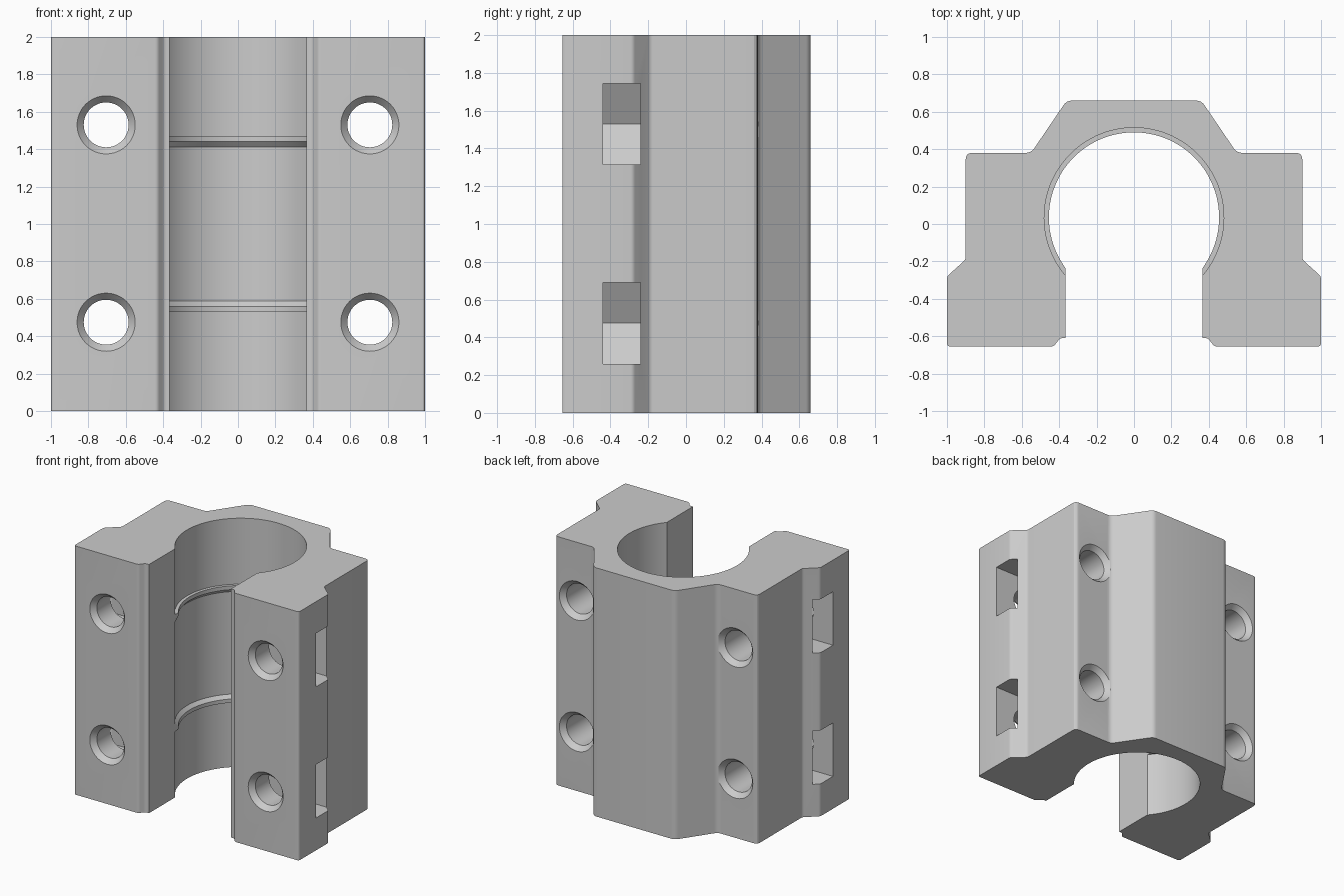
import bpy, bmesh
from math import cos, sin, pi, acos, radians
from mathutils import Vector, Matrix

if "Cube" in bpy.data.objects:
    bpy.data.objects.remove(bpy.data.objects["Cube"])

# One plain grey plastic
grey = bpy.data.materials.new("grey_plastic")
grey.use_nodes = True
colour = (0.6, 0.6, 0.6, 1)
grey.diffuse_color = colour
grey.node_tree.nodes["Principled BSDF"].inputs["Base Color"].default_value = colour

BORE, LIP, GAP, BORE_Y = 0.48, 0.455, 0.365, 0.035
HOLE_X, HOLE_Z = 0.705, (0.475, 1.53)
FRONT, SHOULDER, BACK = -0.655, 0.38, 0.66


def make_object(name, bm):
    bmesh.ops.recalc_face_normals(bm, faces=bm.faces)
    mesh = bpy.data.meshes.new(name)
    bm.to_mesh(mesh)
    bm.free()
    mesh.materials.append(grey)
    obj = bpy.data.objects.new(name, mesh)
    bpy.context.collection.objects.link(obj)
    return obj


def loft(name, rings, closed=False):
    """Skin equal-length closed rings; cap the ends unless the loft is closed."""
    bm = bmesh.new()
    rows = [[bm.verts.new(p) for p in ring] for ring in rings]
    pairs = list(zip(rows, rows[1:])) + ([(rows[-1], rows[0])] if closed else [])
    for a, b in pairs:
        for i in range(len(a)):
            j = (i + 1) % len(a)
            bm.faces.new((a[i], a[j], b[j], b[i]))
    if not closed:
        bm.faces.new(rows[0])
        bm.faces.new(rows[-1])
    return make_object(name, bm)


def rounded(points, steps=4):
    """Round each interior corner (x, y, radius) of an open path."""
    out = []
    for i, (x, y, r) in enumerate(points):
        p = Vector((x, y))
        if r == 0:
            out.append(p)
            continue
        a = p + (Vector(points[i - 1][:2]) - p).normalized() * r
        b = p + (Vector(points[i + 1][:2]) - p).normalized() * r
        for k in range(steps + 1):
            t = k / steps
            out.append(a * (1 - t) ** 2 + p * 2 * t * (1 - t) + b * t * t)
    return out


def smooth(obj):
    bpy.ops.object.select_all(action='DESELECT')
    obj.select_set(True)
    bpy.context.view_layer.objects.active = obj
    bpy.ops.object.shade_smooth_by_angle(angle=radians(20))


# Outline of the +x half, from back centre round to the mouth of the bore
half = rounded([
    (0, BACK, 0), (0.36, BACK, 0.03), (0.55, SHOULDER, 0.03), (0.90, SHOULDER, 0.035),
    (0.90, -0.19, 0.015), (1.0, -0.28, 0.015), (1.0, FRONT, 0.02), (0.43, FRONT, 0.015),
    (0.395, -0.61, 0.015), (GAP, -0.61, 0)])

# Bore arc, from the +x mouth edge over the back to the -x mouth edge
start = -acos(GAP / BORE)
STEPS = 72
angles = [start + (pi - 2 * start) * i / STEPS for i in range(STEPS + 1)]
arc = [Vector((BORE * cos(a), BORE_Y + BORE * sin(a))) for a in angles]
mirrored = [Vector((-p.x, p.y)) for p in half[:0:-1]]
outline = half + arc + mirrored
body = loft("housing_body", [[(p.x, p.y, z) for p in outline] for z in (0, 2)])

# Bolt hole cutters, countersunk front and back, and side-loading nut slots
cutters = []
E = 0.004
hole_path = [(FRONT - E, 0.155 + E), (FRONT + 0.04, 0.12),
             (SHOULDER - 0.04, 0.12), (SHOULDER + E, 0.155 + E)]
nut = 0.43 / 2
tip = nut / cos(pi / 6)
for side in (-1, 1):
    for z in HOLE_Z:
        rings = [[(side * HOLE_X + r * cos(k * pi / 24), y, z + r * sin(k * pi / 24))
                  for k in range(48)] for y, r in hole_path]
        cutters.append(loft("bolt_hole_cutter", rings))
        slot = [(HOLE_X - tip, 0), (HOLE_X - tip / 2, nut), (1.1, nut),
                (1.1, -nut), (HOLE_X - tip / 2, -nut)]
        cutters.append(loft("nut_slot_cutter",
                            [[(side * x, y, z + h) for x, h in slot] for y in (-0.44, -0.24)]))

for cutter in cutters:
    cutter.hide_render = True
    mod = body.modifiers.new("cut", 'BOOLEAN')
    mod.operation, mod.solver, mod.object = 'DIFFERENCE', 'EXACT', cutter
bpy.context.view_layer.objects.active = body
for mod in list(body.modifiers):
    bpy.ops.object.modifier_apply(modifier=mod.name)
for cutter in cutters:
    bpy.data.objects.remove(cutter)
smooth(body)

# Retaining ribs inside the bore, chamfered on the side facing the middle
for name, direction in (("upper_rib", 1), ("lower_rib", -1)):
    rings = []
    for a in angles:
        inner = LIP if sin(a) >= 0 else min(BORE, max(LIP, GAP / abs(cos(a))))
        section = [(BORE + 0.005, 0.47), (inner, 0.47), (inner, 0.44),
                   (BORE, 0.412), (BORE + 0.005, 0.412)]
        rings.append([(r * cos(a), BORE_Y + r * sin(a), 1 + direction * h) for r, h in section])
    smooth(loft(name, rings))
